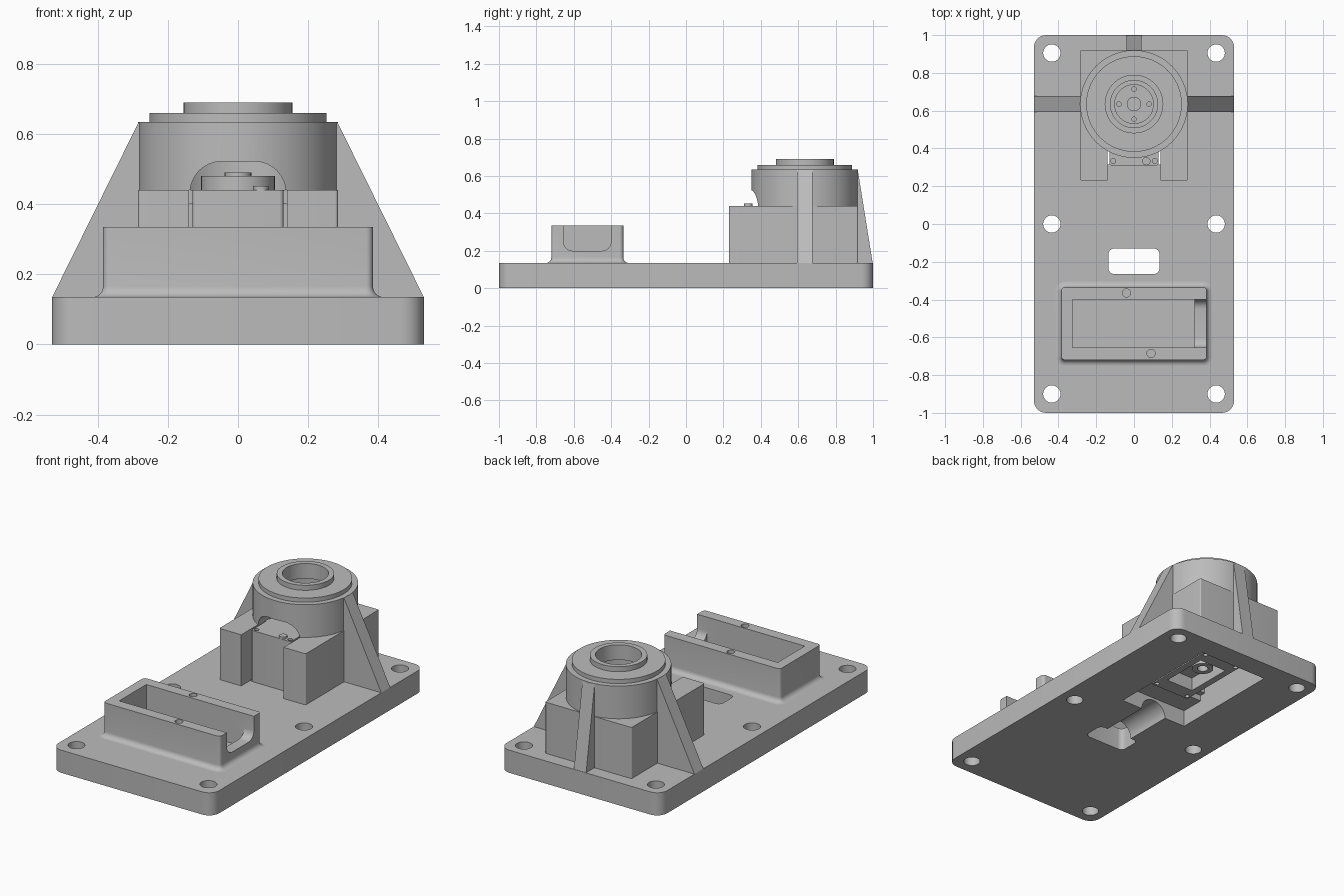
import bpy, bmesh
from math import sin, cos, pi
from mathutils import Matrix, Vector

cube = bpy.data.objects.get("Cube")
if cube:
    bpy.data.objects.remove(cube)

grey = bpy.data.materials.new("plain_grey")
grey.use_nodes = True
GREY = (0.5, 0.5, 0.5, 1)
grey.diffuse_color = GREY
grey.node_tree.nodes["Principled BSDF"].inputs["Base Color"].default_value = GREY
TOWER_Y = 0.635
TOP = 0.135      # top of the base plate
BLOCK_TOP = 0.44


def finish(name, bm):
    bmesh.ops.recalc_face_normals(bm, faces=bm.faces[:])
    mesh = bpy.data.meshes.new(name)
    bm.to_mesh(mesh)
    bm.free()
    mesh.materials.append(grey)
    ob = bpy.data.objects.new(name, mesh)
    bpy.context.collection.objects.link(ob)
    return ob


def rounded(x0, x1, y0, y1, r, steps=6):
    """Outline of a rectangle with round corners."""
    if r <= 0:
        return [(x0, y0), (x1, y0), (x1, y1), (x0, y1)]
    corners = [(x1 - r, y1 - r), (x0 + r, y1 - r), (x0 + r, y0 + r), (x1 - r, y0 + r)]
    return [(cx + r * cos((q + i / steps) * pi / 2), cy + r * sin((q + i / steps) * pi / 2))
            for q, (cx, cy) in enumerate(corners) for i in range(steps + 1)]


def loft(name, rings):
    """Closed solid through rings of matching point counts."""
    bm = bmesh.new()
    loops = [[bm.verts.new(p) for p in ring] for ring in rings]
    for a, b in zip(loops, loops[1:]):
        for i in range(len(a)):
            j = (i + 1) % len(a)
            bm.faces.new((a[i], a[j], b[j], b[i]))
    bm.faces.new(loops[0])
    bm.faces.new(loops[-1])
    return finish(name, bm)


def prism(name, outline, lo, hi, axis="z"):
    place = {"z": lambda a, b, d: (a, b, d),
             "y": lambda a, b, d: (a, d, b),
             "x": lambda a, b, d: (d, a, b)}[axis]
    return loft(name, [[place(a, b, d) for a, b in outline] for d in (lo, hi)])


def box(name, x0, x1, y0, y1, z0, z1, r=0):
    return prism(name, rounded(x0, x1, y0, y1, r), z0, z1)


def disc(name, x, y, r, z0, z1, n=32):
    return prism(name, [(x + r * cos(2 * pi * i / n), y + r * sin(2 * pi * i / n))
                        for i in range(n)], z0, z1)


def lathe(name, profile, x, y, n=72):
    """Closed profile of (radius, height) turned about a vertical axis."""
    bm = bmesh.new()
    loops = [[bm.verts.new((x + r * cos(2 * pi * k / n), y + r * sin(2 * pi * k / n), z))
              for r, z in profile] for k in range(n)]
    for k in range(n):
        a, b = loops[k], loops[(k + 1) % n]
        for i in range(len(a)):
            j = (i + 1) % len(a)
            bm.faces.new((a[i], a[j], b[j], b[i]))
    return finish(name, bm)


def cut(target, *cutters):
    for c in cutters:
        mod = target.modifiers.new("cut", "BOOLEAN")
        mod.operation = "DIFFERENCE"
        mod.solver = "EXACT"
        mod.object = c
        bpy.context.view_layer.objects.active = target
        bpy.ops.object.modifier_apply(modifier=mod.name)
        bpy.data.objects.remove(c)


# Base plate with bolt holes, cable slot, wire channel and motor pocket
plate = box("base_plate", -0.53, 0.53, -1, 1, 0, TOP, 0.065)
for hx in (-0.435, 0.435):
    for hy in (-0.9, 0, 0.905):
        cut(plate, disc("bolt_hole", hx, hy, 0.046, -0.1, 0.3))
half_round = [(0.085 * cos(2 * pi * i / 32), 0.085 * sin(2 * pi * i / 32)) for i in range(32)]
cut(plate,
    box("cable_slot", -0.135, 0.135, -0.265, -0.13, -0.1, 0.3, 0.03),
    prism("wire_channel", half_round, -0.2, 0.25, "y"),
    box("pocket_mouth", -0.225, 0.225, 0.17, 0.87, -0.1, 0.1),
    box("pocket_through", -0.225, 0.225, 0.315, 0.87, -0.1, 0.3))

# Open-ended tray with a flared foot
def tray_ring(grow, z):
    return [(x, y, z) for x, y in rounded(-0.385 - grow, 0.385 + grow,
                                          -0.72 - grow, -0.335 + grow, 0.02 + grow)]

flare = [(0.03 * (1 - sin(a)), TOP + 0.03 * (1 - cos(a)))
         for a in [i * pi / 12 for i in range(7)]]
tray = loft("tray", [tray_ring(0.03, TOP - 0.01)] + [tray_ring(g, z) for g, z in flare]
            + [tray_ring(0, 0.335)])
cut(tray,
    box("tray_cavity", -0.325, 0.32, -0.655, -0.4, TOP + 0.001, 0.5),
    prism("end_notch", rounded(-0.655, -0.4, 0.2, 0.6, 0.05), 0.25, 0.5, "x"),
    disc("rim_hole", -0.04, -0.365, 0.022, 0.22, 0.5, 20),
    disc("rim_hole", 0.09, -0.685, 0.022, 0.22, 0.5, 20))

# Square housing with a front slot, hollow inside
housing = box("housing", -0.285, 0.285, 0.23, 0.92, TOP, BLOCK_TOP, 0.008)
cut(housing,
    box("front_slot", -0.14, 0.14, 0.1, 0.45, 0, 0.6),
    box("hollow", -0.225, 0.225, 0.35, 0.87, 0, 0.4),
    disc("top_bore", 0, TOWER_Y, 0.2, 0.3, 0.6, 48))

# Round stepped tower with an arched window at the front
tower = lathe("tower", [(0.285, BLOCK_TOP), (0.285, 0.635), (0.253, 0.635), (0.253, 0.66),
                        (0.155, 0.66), (0.155, 0.69), (0.125, 0.69), (0.125, 0.6),
                        (0.2, 0.6), (0.2, BLOCK_TOP)], 0, TOWER_Y)
cut(tower, prism("arch", rounded(-0.137, 0.137, 0.2, 0.522, 0.09, 8), 0.1, 0.6, "y"))

# Sloping ribs
for side, name in ((-1, "right_rib"), (1, "left_rib")):
    prism(name, [(side * 0.25, TOP), (side * 0.53, TOP), (side * 0.283, 0.635),
                 (side * 0.25, 0.635)], 0.593, 0.677, "y")
prism("back_rib", [(0.885, TOP), (0.998, TOP), (0.918, 0.635), (0.885, 0.635)],
      -0.04, 0.04, "x")

# Motor body with mounting holes and an opening underneath
motor = box("motor_body", -0.13, 0.13, 0.31, 0.78, 0.08, BLOCK_TOP, 0.012)
cut(motor, box("bottom_opening", -0.09, 0.09, 0.4, 0.69, 0, 0.16))
for sx in (-0.11, 0.11):
    for sy in (0.333, 0.755):
        cut(motor, disc("screw_hole", sx, sy, 0.013, 0.4, 0.6, 16),
            disc("screw_hole", sx, sy, 0.013, 0, 0.12, 16))
lathe("bottom_ring", [(0.03, 0.1), (0.06, 0.1), (0.06, 0.165), (0.03, 0.165)], 0, 0.6, 32)

# Output horn with its screws
horn = disc("output_horn", 0, TOWER_Y, 0.105, BLOCK_TOP, 0.48, 48)
for k in range(4):
    cut(horn, disc("horn_hole", 0.08 * cos(k * pi / 2), TOWER_Y + 0.08 * sin(k * pi / 2),
                   0.012, 0.46, 0.6, 12))
disc("horn_screw", 0, TOWER_Y, 0.038, 0.478, 0.49, 24)
disc("case_screw", 0.065, 0.333, 0.022, 0.43, 0.452, 20)

# Smooth the round walls, keep the edges sharp
bpy.ops.object.select_all(action="DESELECT")
for ob in bpy.context.scene.objects:
    if ob.type == "MESH":
        ob.select_set(True)
        bpy.context.view_layer.objects.active = ob
bpy.ops.object.shade_smooth_by_angle(angle=pi / 6)
